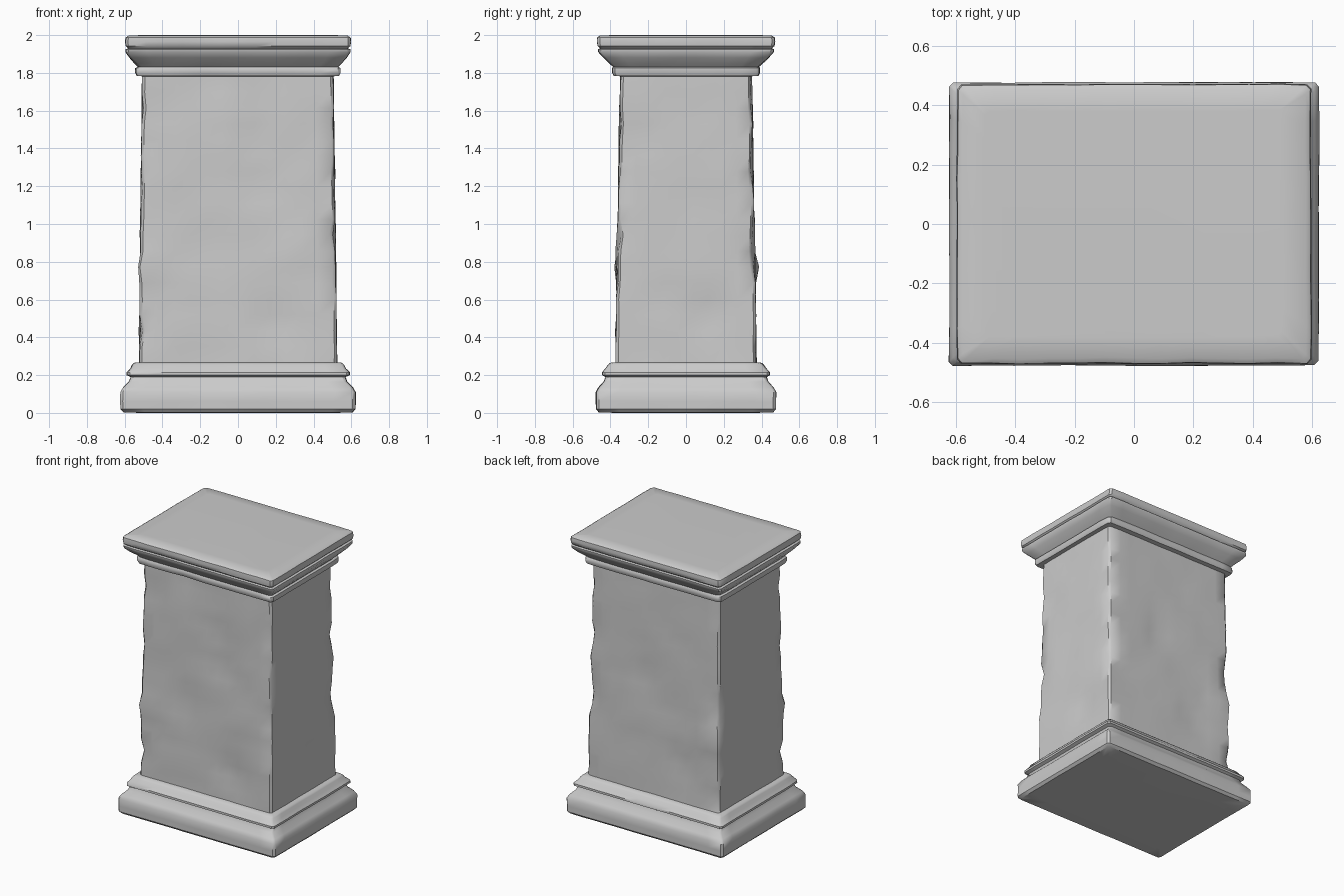
import bpy, bmesh, math
from mathutils import Vector, noise

noise.seed_set(7)

# Local chips (inward) and lumps (outward): position, radius, depth
CHIPS = [
    ((0.12, -0.36, 1.20), 0.09, -0.018), ((0.10, -0.36, 1.42), 0.08, -0.014),
    ((-0.15, -0.35, 1.74), 0.08, -0.014), ((0.20, -0.37, 0.48), 0.10, -0.016),
    ((-0.17, -0.37, 0.90), 0.09, -0.012), ((0.30, -0.37, 0.85), 0.10, 0.012),
    ((-0.47, -0.37, 0.76), 0.06, 0.025), ((-0.45, 0.37, 0.76), 0.06, 0.025),
    ((0.52, 0.10, 0.50), 0.10, -0.018), ((-0.52, -0.10, 1.30), 0.09, -0.014),
    ((0.10, 0.36, 1.10), 0.10, -0.016), ((-0.20, 0.37, 0.55), 0.10, -0.014),
    ((0.51, -0.25, 1.45), 0.08, -0.014),
]


def weather(p, normal, corner, rough):
    """Push a point in or out to look like worn stone."""
    n = noise.noise(p * 6.0) + 0.7 * noise.noise(p * 17.0)
    offset = rough * 0.6 * n
    if corner:
        offset -= rough * 3.0 * max(0.0, noise.noise(p * 9.0 + Vector((3, 1, 5))))
    for centre, radius, depth in CHIPS:
        offset += depth * math.exp(-((p - Vector(centre)).length / radius) ** 2)
    return p + normal * offset


def ring_points(hx, hy, z, rough, nx=12, ny=9):
    """Rectangle with small chamfered corners, divided along each side."""
    pts, c = [], 0.014
    sides = [((-1, -1), (1, 0), hx, nx), ((1, -1), (0, 1), hy, ny),
             ((1, 1), (-1, 0), hx, nx), ((-1, 1), (0, -1), hy, ny)]
    for (sx, sy), (dx, dy), half, count in sides:
        start = Vector((sx * hx, sy * hy, z))
        along = Vector((dx, dy, 0))
        outward = Vector((dy, -dx, 0))
        for i in range(count + 1):
            d = c + (2 * half - 2 * c) * i / count
            end = i in (0, count)
            normal = outward
            if end:
                normal = (outward + along * (-1 if i == 0 else 1)) * 0.8
            pts.append(weather(start + along * d, normal, end, rough))
    return pts


def loft(name, profile, cap_bottom=False, cap_top=False):
    bm = bmesh.new()
    rings = [[bm.verts.new(p) for p in ring_points(*row)] for row in profile]
    for a, b in zip(rings, rings[1:]):
        for i in range(len(a)):
            j = (i + 1) % len(a)
            bm.faces.new((a[i], a[j], b[j], b[i]))
    if cap_bottom:
        bm.faces.new(list(reversed(rings[0])))
    if cap_top:
        bm.faces.new(rings[-1])
    mesh = bpy.data.meshes.new(name)
    bm.to_mesh(mesh)
    bm.free()
    ob = bpy.data.objects.new(name, mesh)
    bpy.context.collection.objects.link(ob)
    bpy.ops.object.select_all(action='DESELECT')
    ob.select_set(True)
    bpy.context.view_layer.objects.active = ob
    bpy.ops.object.shade_smooth_by_angle(angle=math.radians(40))
    return ob


# Stepped plinth: half width, half depth, height, roughness
loft("plinth", [
    (0.52, 0.37, 0.0, 0.004), (0.605, 0.46, 0.003, 0.006),
    (0.622, 0.476, 0.02, 0.005), (0.622, 0.476, 0.06, 0.005),
    (0.622, 0.476, 0.11, 0.006), (0.608, 0.462, 0.135, 0.006),
    (0.578, 0.436, 0.165, 0.004), (0.568, 0.426, 0.19, 0.004),
    (0.590, 0.444, 0.20, 0.005), (0.590, 0.444, 0.215, 0.005),
    (0.570, 0.426, 0.235, 0.004), (0.560, 0.412, 0.255, 0.004),
    (0.550, 0.400, 0.265, 0.004), (0.524, 0.373, 0.268, 0.006),
], cap_bottom=True)

# Tapered shaft
steps = 18
shaft = []
for i in range(steps + 1):
    t = i / steps
    rough = 0.006 if i in (0, steps) else 0.011
    shaft.append((0.524 - 0.018 * t, 0.373 - 0.025 * t, 0.268 + 1.514 * t, rough))
loft("shaft", shaft)

# Flared cornice and flat top slab
loft("cornice", [
    (0.506, 0.348, 1.782, 0.006), (0.535, 0.382, 1.784, 0.004),
    (0.543, 0.390, 1.80, 0.004), (0.543, 0.390, 1.825, 0.004),
    (0.530, 0.385, 1.832, 0.004), (0.548, 0.405, 1.85, 0.005),
    (0.574, 0.435, 1.88, 0.006), (0.594, 0.462, 1.91, 0.006),
    (0.594, 0.464, 1.925, 0.006), (0.580, 0.452, 1.93, 0.006),
    (0.594, 0.466, 1.942, 0.006), (0.597, 0.470, 1.965, 0.006),
    (0.594, 0.468, 1.987, 0.007), (0.578, 0.452, 1.998, 0.007),
    (0.50, 0.38, 2.0, 0.004),
], cap_top=True)
